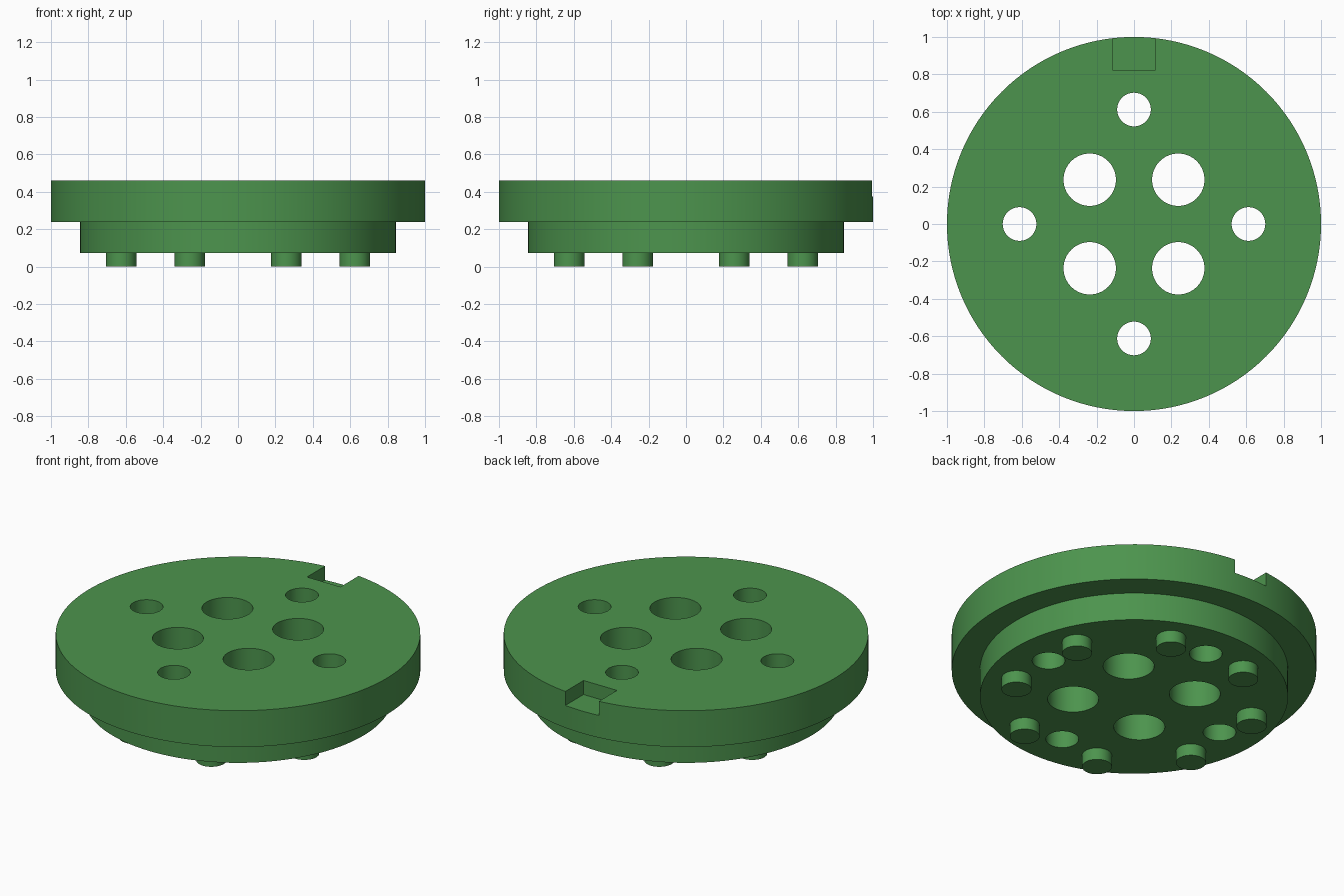
import bpy, math

if "Cube" in bpy.data.objects:
    bpy.data.objects.remove(bpy.data.objects["Cube"])

green = bpy.data.materials.new("green")
green.diffuse_color = (0.073, 0.296, 0.075, 1)
green.use_nodes = True
green.node_tree.nodes["Principled BSDF"].inputs["Base Color"].default_value = green.diffuse_color


def cylinder(name, r, z0, z1, x=0, y=0, sides=64):
    bpy.ops.mesh.primitive_cylinder_add(vertices=sides, radius=r, depth=z1 - z0,
                                        location=(x, y, (z0 + z1) / 2))
    ob = bpy.context.object
    ob.name = name
    ob.data.materials.append(green)
    return ob


def smooth(ob):
    bpy.ops.object.select_all(action='DESELECT')
    ob.select_set(True)
    bpy.context.view_layer.objects.active = ob
    bpy.ops.object.shade_smooth_by_angle(angle=math.radians(30))


def cut(ob, cutter):
    bpy.context.view_layer.objects.active = ob
    mod = ob.modifiers.new("cut", 'BOOLEAN')
    mod.operation = 'DIFFERENCE'
    mod.solver = 'EXACT'
    mod.object = cutter
    bpy.ops.object.modifier_apply(modifier=mod.name)
    bpy.data.objects.remove(cutter)


# Stepped body: one revolved profile, wide flange over a narrower plug
N = 128
profile = [(0.845, 0.072), (0.845, 0.24), (1.0, 0.24), (1.0, 0.46)]
verts = [(r * math.cos(2 * math.pi * i / N), r * math.sin(2 * math.pi * i / N), z)
         for r, z in profile for i in range(N)]
faces = [(k * N + i, k * N + (i + 1) % N, (k + 1) * N + (i + 1) % N, (k + 1) * N + i)
         for k in range(len(profile) - 1) for i in range(N)]
faces += [tuple(reversed(range(N))), tuple(range(3 * N, 4 * N))]
mesh = bpy.data.meshes.new("stepped_disc")
mesh.from_pydata(verts, [], faces)
mesh.materials.append(green)
body = bpy.data.objects.new("stepped_disc", mesh)
bpy.context.collection.objects.link(body)

# Four large and four small through holes
for k in range(4):
    a = math.pi / 2 * k
    x, y = 0.335 * math.cos(a + math.pi / 4), 0.335 * math.sin(a + math.pi / 4)
    cut(body, cylinder("large_hole_cutter", 0.14, -0.2, 0.7, x, y))
    cut(body, cylinder("small_hole_cutter", 0.09, -0.2, 0.7,
                       0.612 * math.cos(a), 0.612 * math.sin(a)))

# Locating notch at the back of the rim
bpy.ops.mesh.primitive_cube_add(size=1, location=(0, 1.02, 0.575))
notch = bpy.context.object
notch.scale = (0.224, 0.4, 0.4)
notch.data.materials.append(green)
bpy.context.view_layer.update()
cut(body, notch)
smooth(body)

# Ring of eight short pegs underneath
for k in range(8):
    a = math.radians(22.5 + 45 * k)
    smooth(cylinder("peg", 0.082, 0.0, 0.075,
                    0.676 * math.cos(a), 0.676 * math.sin(a), 48))
